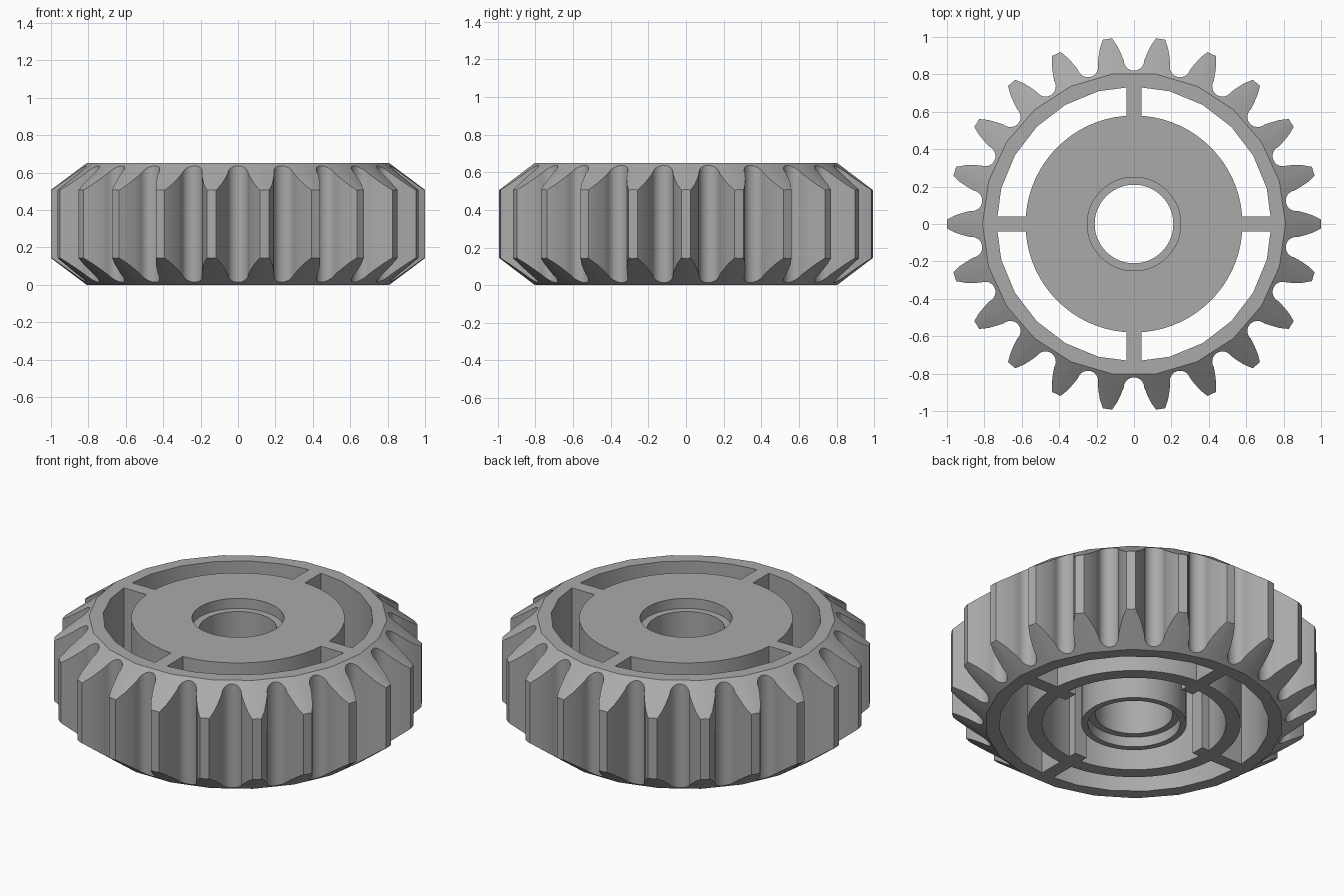
import bpy, bmesh
from math import sin, cos, pi, tau, radians
from mathutils import Vector, Matrix

cube = bpy.data.objects.get("Cube")
if cube:
    bpy.data.objects.remove(cube, do_unlink=True)

TEETH = 22
HEIGHT = 0.65

grey = bpy.data.materials.new("plain grey")
grey.use_nodes = True
grey.diffuse_color = (0.4, 0.4, 0.4, 1)
grey.node_tree.nodes["Principled BSDF"].inputs["Base Color"].default_value = grey.diffuse_color


def finish(name, bm):
    bmesh.ops.recalc_face_normals(bm, faces=bm.faces[:])
    mesh = bpy.data.meshes.new(name)
    bm.to_mesh(mesh)
    bm.free()
    mesh.materials.append(grey)
    obj = bpy.data.objects.new(name, mesh)
    bpy.context.collection.objects.link(obj)
    return obj


def prism(name, outline, z0, z1):
    bm = bmesh.new()
    face = bm.faces.new([bm.verts.new((x, y, z0)) for x, y in outline])
    top = bmesh.ops.extrude_face_region(bm, geom=[face])["geom"]
    verts = [v for v in top if isinstance(v, bmesh.types.BMVert)]
    bmesh.ops.translate(bm, vec=(0, 0, z1 - z0), verts=verts)
    if not face.is_valid or len([f for f in bm.faces if len(f.verts) == len(outline)]) < 2:
        bm.faces.new([v for v in bm.verts if v not in verts])
    return finish(name, bm)


def lathe(name, profile, segments, closed):
    # Spin a radius/height profile; an open profile gets flat end caps
    bm = bmesh.new()
    rings = [[bm.verts.new((r * cos(tau * i / segments), r * sin(tau * i / segments), z))
              for i in range(segments)] for r, z in profile]
    pairs = list(zip(rings, rings[1:]))
    if closed:
        pairs.append((rings[-1], rings[0]))
    else:
        bm.faces.new(rings[0])
        bm.faces.new(rings[-1])
    for a, b in pairs:
        for i in range(segments):
            j = (i + 1) % segments
            bm.faces.new((a[i], a[j], b[j], b[i]))
    return finish(name, bm)


def boolean(obj, cutter, operation):
    mod = obj.modifiers.new(operation.title(), "BOOLEAN")
    mod.object, mod.operation, mod.solver = cutter, operation, "EXACT"
    bpy.context.view_layer.objects.active = obj
    bpy.ops.object.modifier_apply(modifier=mod.name)
    bpy.data.objects.remove(cutter, do_unlink=True)


# Gear outline: tapered tooth followed by a round valley
flank = [(0.91, 0.061), (0.955, 0.047), (0.999, 0.025)]
tooth = [Vector((x, -y)) for x, y in flank] + [Vector((x, y)) for x, y in reversed(flank)]
arc = [pi * k / 12 for k in range(13)]
valley = [Vector((0.875 - 0.055 * sin(a), -0.055 * cos(a))) for a in arc]
outline = []
for i in range(TEETH):
    turn = tau * i / TEETH
    outline += [Matrix.Rotation(turn, 2) @ p for p in tooth]
    outline += [Matrix.Rotation(turn + pi / TEETH, 2) @ p for p in valley]

# Toothed rim with bevelled tooth ends and an open middle
rim = prism("toothed_rim", outline, -0.1, HEIGHT + 0.1)
bevel = [(0.81, 0), (1.21, 0.3), (1.21, HEIGHT - 0.3), (0.81, HEIGHT)]
boolean(rim, lathe("bevel_shape", bevel, TEETH, False), "INTERSECT")
opening = [(0.735, -0.2), (0.735, HEIGHT + 0.2)]
boolean(rim, lathe("rim_opening", opening, 24, False), "DIFFERENCE")

# Hollow hub: outer shell, top web and stepped centre tube
hub = lathe("hub", [
    (0.58, 0), (0.58, HEIGHT), (0.25, HEIGHT), (0.25, HEIGHT - 0.06), (0.21, HEIGHT - 0.06),
    (0.21, 0.06), (0.25, 0.06), (0.25, 0), (0.286, 0), (0.286, 0.57), (0.5, 0.57), (0.5, 0),
], 72, True)

# Four spokes that run through the hub shell
spokes = []
for i in range(4):
    bm = bmesh.new()
    bmesh.ops.create_cube(bm, size=1)
    bmesh.ops.scale(bm, vec=(0.3, 0.08, HEIGHT), verts=bm.verts)
    bmesh.ops.translate(bm, vec=(0.6, 0, HEIGHT / 2), verts=bm.verts)
    bmesh.ops.rotate(bm, matrix=Matrix.Rotation(i * pi / 2, 3, "Z"), verts=bm.verts)
    spokes.append(finish(f"spoke_{i + 1}", bm))

# Smooth the round parts, keep creases sharp
for obj, angle in ((rim, 25), (hub, 30)):
    bpy.ops.object.select_all(action="DESELECT")
    obj.select_set(True)
    bpy.context.view_layer.objects.active = obj
    bpy.ops.object.shade_smooth_by_angle(angle=radians(angle))
